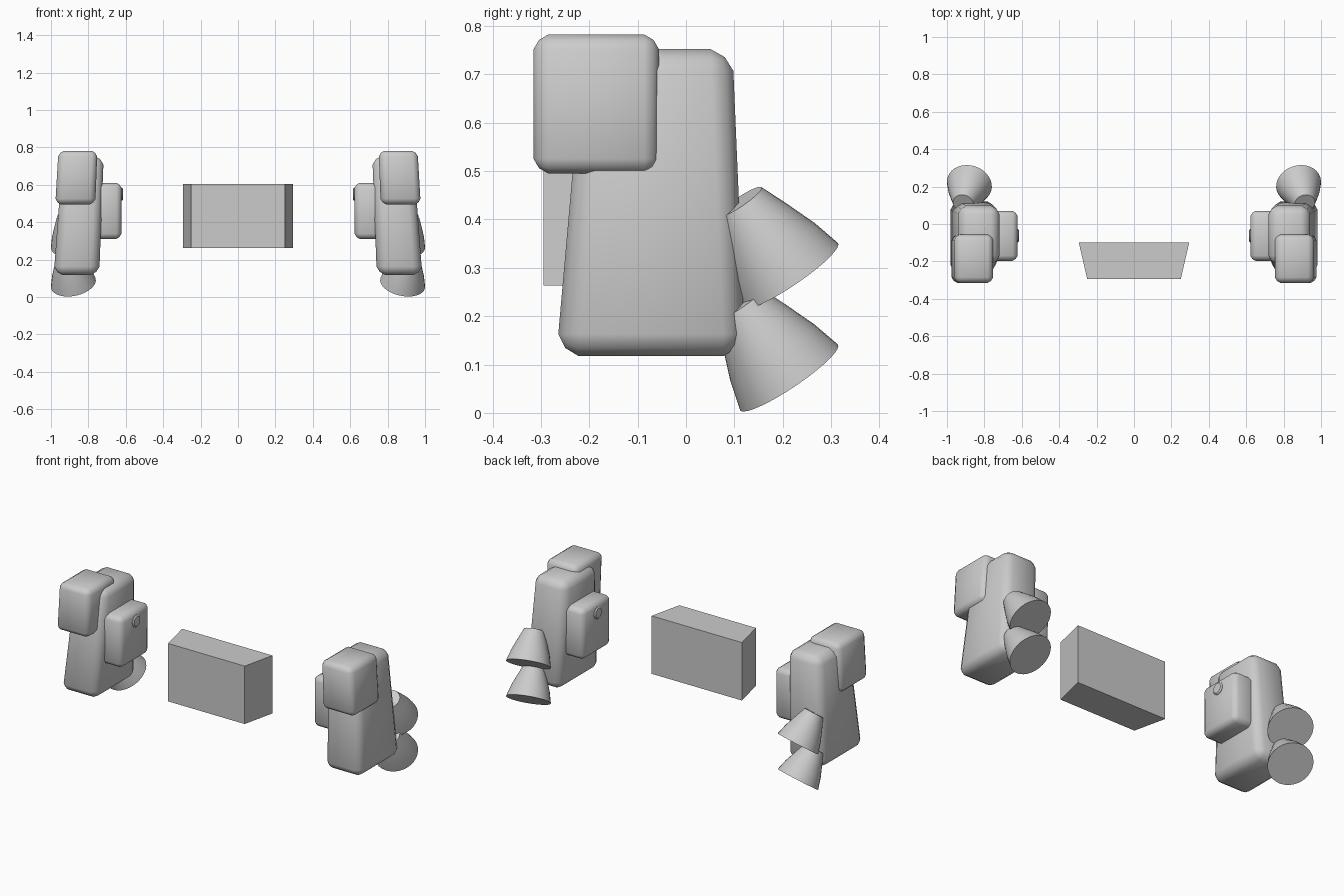
import bpy, bmesh, math
from mathutils import Vector

cube = bpy.data.objects.get("Cube")
if cube:
    bpy.data.objects.remove(cube, do_unlink=True)

grey = bpy.data.materials.new("plain grey")
grey.use_nodes = True
grey.diffuse_color = (0.6, 0.6, 0.6, 1)
grey.node_tree.nodes["Principled BSDF"].inputs["Base Color"].default_value = (0.6, 0.6, 0.6, 1)


def finish(name, bm, smooth=True):
    bmesh.ops.recalc_face_normals(bm, faces=bm.faces)
    mesh = bpy.data.meshes.new(name)
    bm.to_mesh(mesh)
    bm.free()
    mesh.materials.append(grey)
    obj = bpy.data.objects.new(name, mesh)
    bpy.context.collection.objects.link(obj)
    if smooth:
        bpy.ops.object.select_all(action='DESELECT')
        obj.select_set(True)
        bpy.context.view_layer.objects.active = obj
        bpy.ops.object.shade_smooth_by_angle(angle=math.radians(35))
    return obj


def tapered_box(name, side, z0, z1, low, high, bevel):
    """Box between two rectangles (x0, x1, y0, y1), mirrored by side."""
    bm = bmesh.new()
    rings = []
    for z, (x0, x1, y0, y1) in ((z0, low), (z1, high)):
        corners = ((x0, y0), (x1, y0), (x1, y1), (x0, y1))
        rings.append([bm.verts.new((side * x, y, z)) for x, y in corners])
    bm.faces.new(rings[0])
    bm.faces.new(rings[1])
    for i in range(4):
        j = (i + 1) % 4
        bm.faces.new((rings[0][i], rings[0][j], rings[1][j], rings[1][i]))
    bmesh.ops.recalc_face_normals(bm, faces=bm.faces)
    bmesh.ops.bevel(bm, geom=list(bm.edges), offset=bevel, segments=2,
                    profile=0.4, affect='EDGES')
    return finish(name, bm)


def lathe(name, base, axis, profile, sides=32):
    """Closed round solid; profile holds (distance along axis, radius)."""
    bm = bmesh.new()
    turn = Vector(axis).to_track_quat('Z', 'Y')
    rings = []
    for d, r in profile:
        ring = []
        for i in range(sides):
            a = math.tau * i / sides
            point = Vector((r * math.cos(a), r * math.sin(a), d))
            ring.append(bm.verts.new(Vector(base) + turn @ point))
        rings.append(ring)
    for a, b in zip(rings, rings[1:]):
        for i in range(sides):
            j = (i + 1) % sides
            bm.faces.new((a[i], a[j], b[j], b[i]))
    bm.faces.new(rings[0])
    bm.faces.new(rings[-1])
    return finish(name, bm)


# Central block, wider at the back
bm = bmesh.new()
outline = ((-0.25, -0.295), (0.25, -0.295), (0.295, -0.10), (-0.295, -0.10))
base = bm.faces.new([bm.verts.new((x, y, 0.263)) for x, y in outline])
up = bmesh.ops.extrude_face_region(bm, geom=[base])
bmesh.ops.translate(bm, vec=(0, 0, 0.342),
                    verts=[v for v in up["geom"] if isinstance(v, bmesh.types.BMVert)])
finish("central_block", bm, smooth=False)

# Mirrored side pods
for side, label in ((1, "left"), (-1, "right")):
    tapered_box(label + "_pod_body", side, 0.118, 0.752,
                (0.742, 0.985, -0.268, 0.123), (0.718, 0.938, -0.212, 0.096), 0.045)
    tapered_box(label + "_front_box", side, 0.495, 0.782,
                (0.763, 0.977, -0.315, -0.056), (0.752, 0.96, -0.315, -0.056), 0.03)
    tapered_box(label + "_inner_box", side, 0.31, 0.61,
                (0.624, 0.79, -0.197, 0.07), (0.622, 0.79, -0.197, 0.07), 0.028)

    # Round button on the inner face
    lathe(label + "_button", (side * 0.64, -0.063, 0.55), (-side, 0, 0),
          ((0, 0.035), (0.02, 0.035), (0.026, 0.028)))

    # Two exhaust bells, pointing down and back
    axis = Vector((-side * 0.18, 0.55, -0.82)).normalized()
    for level, z in (("lower", 0.073), ("upper", 0.283)):
        start = Vector((side * 0.88, 0.213, z)) - axis * 0.187
        lathe(label + "_" + level + "_exhaust", start, axis,
              ((0, 0.055), (0.06, 0.08), (0.125, 0.105), (0.187, 0.122)))
